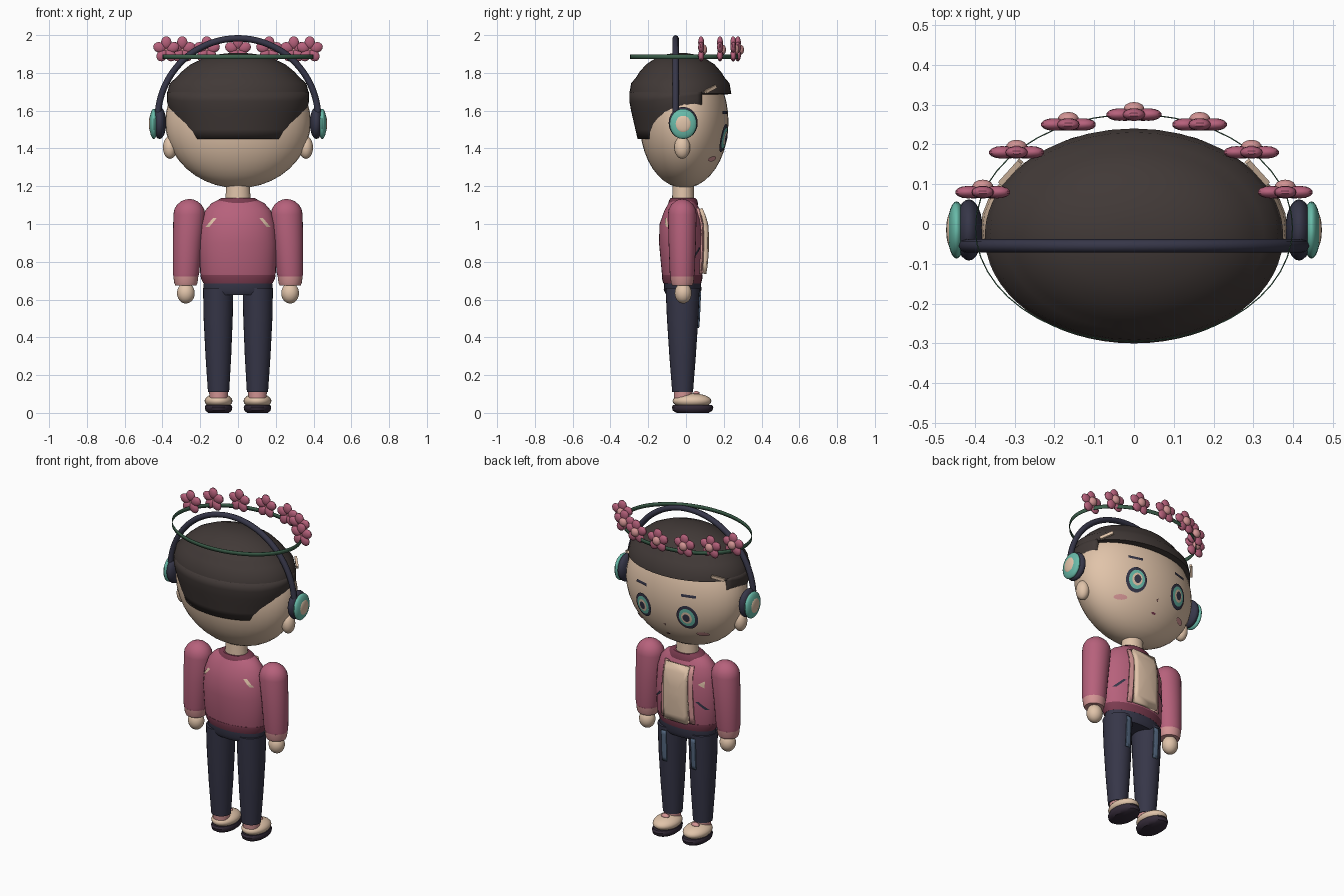
import bpy, bmesh
from math import sin, cos, pi, sqrt, radians
from mathutils import Matrix, Vector

if "Cube" in bpy.data.objects:
    bpy.data.objects.remove(bpy.data.objects["Cube"])


def material(name, r, g, b):
    m = bpy.data.materials.new(name)
    m.use_nodes = True
    m.diffuse_color = (r, g, b, 1)
    m.node_tree.nodes["Principled BSDF"].inputs["Base Color"].default_value = (r, g, b, 1)
    return m


HAIR = material("dark_brown", .053, .041, .038)
SKIN = material("warm_skin", .75, .55, .40)
PINK = material("rose_pink", .47, .12, .2)
PALE = material("pale_pink", .66, .3, .3)
WINE = material("deep_rose", .2, .045, .08)
NAVY = material("navy", .037, .037, .065)
TEAL = material("teal", .14, .5, .4)
GREEN = material("leaf_green", .045, .115, .07)
DENIM = material("faded_denim", .09, .14, .22)
PLUM = material("plum", .035, .024, .04)


def finish(name, bm, mat, thickness=0):
    mesh = bpy.data.meshes.new(name)
    bm.to_mesh(mesh)
    bm.free()
    obj = bpy.data.objects.new(name, mesh)
    bpy.context.collection.objects.link(obj)
    mesh.materials.append(mat)
    if thickness:
        mod = obj.modifiers.new("thickness", "SOLIDIFY")
        mod.thickness = thickness
    return obj


def ball(name, loc, size, mat, turn=None, segments=24):
    bm = bmesh.new()
    bmesh.ops.create_uvsphere(bm, u_segments=segments, v_segments=segments // 2, radius=1)
    m = Matrix.Translation(loc) @ (turn or Matrix()) @ Matrix.Diagonal((*size, 1))
    bmesh.ops.transform(bm, matrix=m, verts=bm.verts)
    return finish(name, bm, mat)


def loft(name, rings, mat, side=1, n=28):
    """Stack of ellipses, bottom to top: centre x, centre y, z, radius x, radius y."""
    bm = bmesh.new()
    loops = []
    for cx, cy, z, rx, ry in rings:
        loops.append([bm.verts.new((side * cx + rx * cos(2 * pi * i / n),
                                    cy + ry * sin(2 * pi * i / n), z)) for i in range(n)])
    for a, b in zip(loops, loops[1:]):
        for i in range(n):
            j = (i + 1) % n
            bm.faces.new((a[i], a[j], b[j], b[i]))
    bm.faces.new(loops[0][::-1])
    bm.faces.new(loops[-1])
    return finish(name, bm, mat)


def loft_surface(rings, side=1, face=1):
    """Depth of a loft at a given x and z, on its face (+y) or back."""
    def depth(x, z):
        for a, b in zip(rings, rings[1:]):
            if z <= b[2] or b is rings[-1]:
                t = max(0, min(1, (z - a[2]) / (b[2] - a[2])))
                cx, cy, _, rx, ry = [p + (q - p) * t for p, q in zip(a, b)]
                return cy + face * ry * sqrt(max(0, 1 - ((x - side * cx) / rx) ** 2))
    return depth


def plate(name, points, surface, mat, lift=.004, face=1, thickness=0):
    """Outline in x and z laid onto a curved surface."""
    bm = bmesh.new()
    mx = sum(p[0] for p in points) / len(points)
    mz = sum(p[1] for p in points) / len(points)
    n = len(points)

    def put(x, z):
        return bm.verts.new((x, surface(x, z) + face * lift, z))
    loops = [[put(mx + (x - mx) * k, mz + (z - mz) * k) for x, z in points]
             for k in (1, .75, .5, .25)]
    mid = put(mx, mz)
    for a, b in zip(loops, loops[1:]):
        for i in range(n):
            bm.faces.new((a[i], a[(i + 1) % n], b[(i + 1) % n], b[i]))
    for i in range(n):
        bm.faces.new((loops[-1][i], loops[-1][(i + 1) % n], mid))
    bm.normal_update()
    if sum(f.normal.y for f in bm.faces) * face < 0:
        bmesh.ops.reverse_faces(bm, faces=bm.faces)
    return finish(name, bm, mat, thickness)


def oval(x, z, rx, rz, n=20):
    return [(x + rx * cos(2 * pi * i / n), z + rz * sin(2 * pi * i / n)) for i in range(n)]


def bar(x, z, w, h, lean=0, cuts=6):
    """Upright strip outline, leaning sideways toward its top."""
    side = [(k / cuts - .5) for k in range(cuts + 1)]
    return ([(x + w / 2 + lean * k, z + h * k) for k in side]
            + [(x - w / 2 + lean * k, z + h * k) for k in reversed(side)])


# Head, neck
HEAD = Vector((0, -.01, 1.54))
HX, HY, HZ = .385, .235, .35
ball("head", HEAD, (HX, HY, HZ), SKIN, segments=40)
loft("neck", [(0, -.015, 1.08, .07, .06), (0, -.015, 1.24, .06, .055)], SKIN)


def face_depth(x, z):
    return HEAD.y + HY * sqrt(max(0, 1 - (x / HX) ** 2 - ((z - HEAD.z) / HZ) ** 2))


# Face details
for s, tag in ((1, "left"), (-1, "right")):
    ball(tag + "_ear", (s * .36, -.02, 1.405), (.037, .042, .06), SKIN)
    for part, k, mat, lift in (("outline", 1, NAVY, .006), ("iris", .76, TEAL, .009),
                               ("glint", .5, SKIN, .012), ("pupil", .33, NAVY, .015)):
        plate(f"{tag}_eye_{part}", oval(s * .15, 1.455, .062 * k, .075 * k),
              face_depth, mat, lift)
    plate(tag + "_brow", bar(s * .16, 1.59, .085, .016), face_depth, NAVY, .006)
    plate(tag + "_cheek", oval(s * .215, 1.345, .034, .014), face_depth, PALE, .006)
plate("nose", oval(0, 1.375, .009, .012, 3), face_depth, PALE, .008)
plate("mouth", oval(0, 1.305, .016, .006, 8), face_depth, WINE, .006)

# Hair: stepped cap over a back curtain
CAP_Y, CAP_RX, CAP_RY = -.03, .375, .27
loft("hair_cap", [(0, CAP_Y, z, CAP_RX * k, CAP_RY * k) for k, z in (
    (.9, 1.685), (1, 1.69), (.965, 1.745), (.87, 1.775), (.8, 1.805), (.67, 1.845),
    (.5, 1.875), (.3, 1.897), (.12, 1.905))], HAIR, n=40)
bm = bmesh.new()
columns = []
for i in range(41):
    a = radians(-205 + 230 * i / 40)
    y = CAP_Y + CAP_RY * sin(a)
    bottom = 1.45 + .17 * max(0, min(1, (y + .2) / .26))
    column = []
    for k in range(6):
        z = 1.7 + (bottom - 1.7) * k / 5
        r = 1 - max(0, 1.64 - z) * .85
        column.append(bm.verts.new((CAP_RX * r * cos(a), CAP_Y + CAP_RY * r * sin(a), z)))
    columns.append(column)
for a, b in zip(columns, columns[1:]):
    for k in range(5):
        bm.faces.new((a[k + 1], b[k + 1], b[k], a[k]))
finish("hair_back", bm, HAIR, .035)
for s in (1, -1):
    bm = bmesh.new()
    bmesh.ops.create_cube(bm, size=1)
    place = (Matrix.Translation((s * .31, .13, 1.713)) @ Matrix.Rotation(s * radians(42), 4, "Z")
             @ Matrix.Rotation(radians(22), 4, "X") @ Matrix.Diagonal((.014, .08, .017, 1)))
    bmesh.ops.transform(bm, matrix=place, verts=bm.verts)
    finish("hair_clip", bm, SKIN)

# Headphones
curve = bpy.data.curves.new("headphone_band", "CURVE")
curve.dimensions = "3D"
curve.bevel_depth = .017
curve.bevel_resolution = 2
curve.use_fill_caps = True
line = curve.splines.new("POLY")
line.points.add(36)
for i, p in enumerate(line.points):
    a = radians(5 + 170 * i / 36)
    p.co = (.425 * cos(a), -.055, 1.555 + .428 * sin(a), 1)
curve.materials.append(NAVY)
band = bpy.data.objects.new("headphone_band", curve)
bpy.context.collection.objects.link(band)
for s in (1, -1):
    ball("ear_cushion", (s * .415, -.015, 1.535), (.035, .077, .085), NAVY)
    ball("ear_cup", (s * .446, -.015, 1.53), (.023, .072, .08), TEAL)
    ball("ear_cup_badge", (s * .461, -.015, 1.53), (.011, .043, .047), SKIN)

# Flower crown
bm = bmesh.new()
rim = [[bm.verts.new((.4 * cos(pi * i / 24), -.01 + .287 * sin(pi * i / 24), z))
        for z in (1.873, 1.897)] for i in range(48)]
for i in range(48):
    a, b = rim[i], rim[(i + 1) % 48]
    bm.faces.new((a[0], b[0], b[1], a[1]))
finish("crown_ribbon", bm, GREEN, .003)
blooms = [(0, .275)] + [(s * x, y) for x, y in ((.165, .25), (.295, .18), (.38, .08))
                        for s in (1, -1)]
for x, y in blooms:
    for k in range(5):
        a = pi / 2 + 2 * pi * k / 5
        ball("petal", (x + .038 * cos(a), y, 1.923 + .038 * sin(a)), (.034, .016, .028), PINK,
             Matrix.Rotation(-a, 4, "Y"), 14)
    ball("flower_centre", (x, y + .014, 1.923), (.027, .018, .027), PALE, segments=14)

# Jacket body
TORSO = [(0, -.02, .69, .18, .095), (0, -.02, .74, .2, .108), (0, -.025, .9, .205, .118),
         (0, -.025, 1, .197, .115), (0, -.02, 1.07, .175, .095), (0, -.018, 1.11, .14, .075),
         (0, -.015, 1.13, .1, .065)]
loft("jacket", TORSO, PINK, n=36)
loft("jacket_hem", [(0, -.02, .685, .183, .1), (0, -.02, .715, .197, .108),
                    (0, -.02, .73, .198, .107)], WINE)
loft("collar", [(0, -.015, 1.1, .125, .08), (0, -.015, 1.125, .11, .075),
                (0, -.015, 1.137, .09, .066)], WINE)
front, back = loft_surface(TORSO), loft_surface(TORSO, face=-1)
plate("shirt_front", bar(0, .91, .16, .35), front, SKIN, .03, thickness=.03)
for s in (1, -1):
    plate("lapel", bar(s * .093, .91, .028, .35, s * -.015), front, PALE, .012, thickness=.009)
    plate("pocket_slit", bar(s * .15, .85, .018, .05, s * -.05), front, NAVY)
    plate("back_slash", bar(s * .143, 1.007, .02, .048, s * -.04), back, SKIN, face=-1)
plate("jacket_patch", oval(-.15, .98, .022, .025, 3), front, SKIN)

# Arms and hands
for s, tag in ((1, "left"), (-1, "right")):
    dome = [(.258, -.02, 1.05 + .082 * sin(t), .084 * cos(t), .076 * cos(t))
            for t in (radians(d) for d in (0, 20, 40, 60, 75, 86))]
    loft(tag + "_sleeve", [(.277, -.02, .71, .063, .06), (.275, -.02, .74, .07, .066),
                           (.268, -.02, .9, .077, .072)] + dome, PINK, s)
    loft(tag + "_cuff", [(.276, -.02, .675, .056, .054), (.276, -.02, .69, .062, .06),
                         (.276, -.02, .722, .066, .063)], PALE, s)
    ball(tag + "_hand", (s * .276, -.015, .634), (.047, .045, .055), SKIN)

# Trousers, socks, shoes
loft("waistband", [(0, -.018, .625, .17, .086), (0, -.018, .65, .184, .1),
                   (0, -.018, .7, .18, .096)], NAVY)
LEG = [(.103, -.018, .11, .056, .055), (.104, -.018, .3, .068, .07),
       (.105, -.018, .5, .077, .083), (.105, -.018, .66, .08, .09)]
for s, tag in ((1, "left"), (-1, "right")):
    loft(tag + "_trouser_leg", LEG, NAVY, s)
    plate(tag + "_faded_strip", bar(s * .1, .545, .032, .19), loft_surface(LEG, s), DENIM,
          .009, thickness=.008)
    loft(tag + "_sock", [(.103, -.015, .08, .048, .048), (.103, -.015, .115, .05, .05)], PALE, s)
    ball(tag + "_shoe", (s * .103, .032, .063), (.074, .103, .04), SKIN)
    ball(tag + "_shoe_bow", (s * .103, .055, .102), (.026, .018, .014), PALE, segments=12)
    loft(tag + "_sole", [(.103, .035, 0, .055, .085), (.103, .035, .012, .069, .105),
                         (.103, .035, .03, .073, .11), (.103, .035, .042, .068, .103)], PLUM, s)

# Smooth shading with sharp creases kept
bpy.ops.object.select_all(action="DESELECT")
for obj in bpy.context.collection.objects:
    if obj.type == "MESH":
        obj.select_set(True)
        bpy.context.view_layer.objects.active = obj
bpy.ops.object.shade_smooth_by_angle(angle=radians(40))
